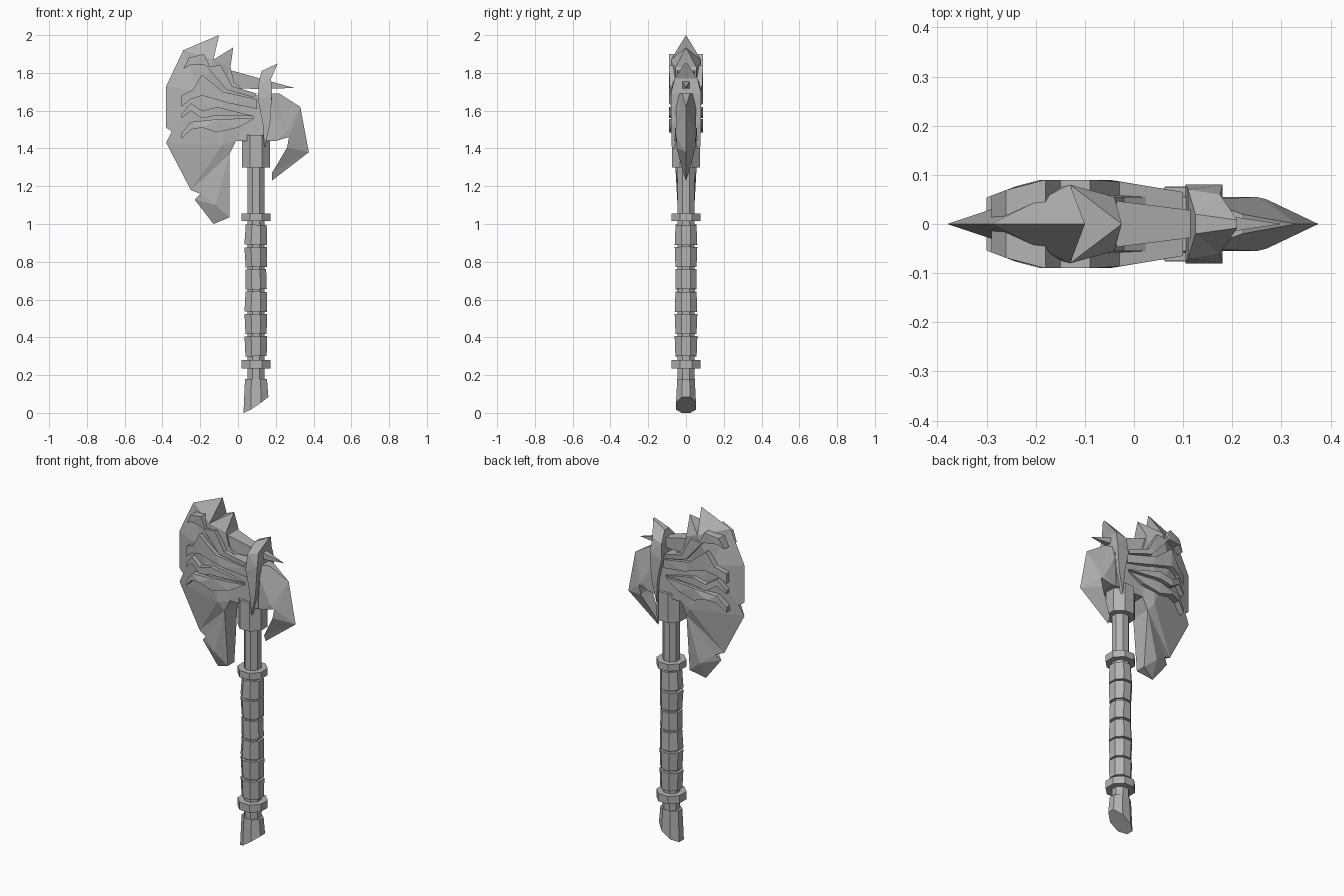
import bpy
import bmesh
import math
import random
from mathutils import Vector, Matrix
from mathutils.geometry import delaunay_2d_cdt

random.seed(4)
UNIT = 0.01          # profile points are written in hundredths
AXIS_X = 0.095       # centre line of the handle

cube = bpy.data.objects.get("Cube")
if cube:
    bpy.data.objects.remove(cube, do_unlink=True)


def make_material(name, value):
    material = bpy.data.materials.new(name)
    material.use_nodes = True
    colour = (value, value, value, 1.0)
    material.diffuse_color = colour
    material.node_tree.nodes["Principled BSDF"].inputs["Base Color"].default_value = colour
    return material


stone = make_material("stone grey", 0.45)


def finish(bm, name):
    """Turn a bmesh into a flat shaded object."""
    bmesh.ops.remove_doubles(bm, verts=bm.verts, dist=0.0005)
    bmesh.ops.recalc_face_normals(bm, faces=bm.faces)
    mesh = bpy.data.meshes.new(name)
    bm.to_mesh(mesh)
    bm.free()
    mesh.materials.append(stone)
    obj = bpy.data.objects.new(name, mesh)
    bpy.context.collection.objects.link(obj)
    return obj


def relief(name, outline, inner=()):
    """Two-sided faceted slab from (x, z, half thickness) points."""
    points = list(outline) + list(inner)
    count = len(outline)
    flat = [Vector((p[0], p[1])) * UNIT for p in points]
    rim = [(i, (i + 1) % count) for i in range(count)]
    verts, _, faces, origin, _, _ = delaunay_2d_cdt(flat, rim, [], 1, 1e-5)
    bm = bmesh.new()
    depth = [points[o[0]][2] * UNIT if o else 0.0 for o in origin]
    front = [bm.verts.new((v.x, -d, v.y)) for v, d in zip(verts, depth)]
    back = [bm.verts.new((v.x, d, v.y)) for v, d in zip(verts, depth)]
    for face in faces:
        bm.faces.new([front[i] for i in face])
        bm.faces.new([back[i] for i in reversed(face)])
    # wall between the two sides
    for edge in [e for e in bm.edges if e.is_boundary and e.verts[0] in front]:
        a, b = (front.index(v) for v in edge.verts)
        bm.faces.new((front[a], front[b], back[b], back[a]))
    return finish(bm, name)


def prism(name, low, high, half_width, top_width=None, tilt=0.0):
    """Eight-sided handle section between two heights."""
    scale = 1 / math.cos(math.pi / 8)
    bm = bmesh.new()
    bmesh.ops.create_cone(
        bm, cap_ends=True, segments=8, radius1=half_width * scale,
        radius2=(top_width or half_width) * scale, depth=high - low,
        matrix=Matrix.Rotation(math.pi / 8, 4, "Z"))
    bmesh.ops.transform(bm, matrix=Matrix.Rotation(tilt, 4, "Y"), verts=bm.verts)
    bmesh.ops.translate(bm, vec=(AXIS_X, 0, (low + high) / 2), verts=bm.verts)
    return finish(bm, name)


# handle core, collar and guard rings
prism("handle_shaft", 0.15, 1.4, 0.044)
prism("head_collar", 1.3, 1.47, 0.075)
prism("upper_ring", 1.015, 1.055, 0.076)
prism("lower_ring", 0.235, 0.28, 0.076)

# uneven grip segments
for index in range(6):
    base = 0.3 + index * 0.118
    wide = random.uniform(0.055, 0.06)
    prism(f"grip_segment_{index}", base, base + 0.106, wide,
          wide - random.uniform(-0.005, 0.006), random.uniform(-0.05, 0.05))

# pommel with a slanted end
pommel = prism("pommel", 0.0, 0.18, 0.066, 0.058)
for vert in pommel.data.vertices:
    vert.co.y *= 0.8
    if vert.co.z < 0.09:
        slide = (vert.co.x - 0.029) / 0.132
        vert.co.z = 0.085 * slide ** 1.3 if slide > 0 else 0.0

# main blade: sharp left edge, two horns on top, long beard below
relief("blade", [
    (-10, 200, 0), (-29, 192, 0), (-38, 173, 0), (-38, 151, 0),
    (-35, 149, 1), (-38, 143, 0), (-25, 118, 0), (-20, 116, 1.5),
    (-23, 113, 0), (-13, 100, 0), (-4.5, 103.5, 3), (-4.5, 137, 6),
    (-1, 144, 6), (17, 144, 6), (18, 169, 5.5), (10, 168, 5.5),
    (4, 170, 5.5), (-2, 175, 5.5), (-4, 183, 5.5), (-2.5, 193.5, 0),
    (-13, 187, 8),
], [
    (-20, 170, 6), (-8, 142, 7.5), (-12, 110, 4.5), (-8, 170, 6.5),
])

# back fin that tapers to a thin spike
relief("rear_spike", [
    (-6, 182, 5), (10, 177.5, 3), (30, 172, 0), (10, 171.5, 3), (-6, 172, 5),
])

# hooked beak behind the handle
relief("rear_beak", [
    (14, 169, 5), (22, 169, 2), (33, 162, 0), (37.5, 138, 0), (18, 123, 0),
    (18, 127, 1.5), (26, 140.5, 5), (27, 146, 5), (20, 144, 5.5),
    (14, 144, 5.5),
], [(25, 148, 5.5)])

# strap around the head with a curved horn
relief("head_strap", [
    (21, 185, 0.8), (12.5, 181, 2), (11, 175, 7), (10.5, 166, 8),
    (13, 154, 8), (14, 140, 7.5), (17, 153, 8), (18, 169, 8),
    (17.5, 177, 6),
])


def claw(name, outline):
    """Raised claw plate, thickest over the middle of the blade."""
    def half_depth(x):
        if x < -20:
            return 9.2 + (x + 20) * 0.38
        return 9 if x < -5 else max(6.5, 9 - (x + 5) * 0.18)
    relief(name, [(x, z, half_depth(x)) for x, z in outline])


# claw plates sweeping across the blade on both sides
claw("claw_top", [
    (-29, 182), (-26, 188), (-18, 190), (-15, 183.5), (-9, 184), (-3, 173),
    (10, 169), (8, 167), (-6, 171), (-17, 184), (-25, 184.5)])
claw("claw_upper", [
    (-30, 168), (-24, 171), (-19, 179), (-8, 170), (10, 166), (10, 161),
    (-5, 164), (-19, 168), (-25, 166), (-30, 162)])
claw("claw_middle", [
    (-30, 156), (-30, 158), (-25, 164), (-19, 160), (-11, 162), (9, 157),
    (-11, 157.5), (-19, 156), (-25, 160)])
claw("claw_lower", [
    (-30, 145), (-30, 148), (-25, 154), (-11, 155.5), (9, 156), (0, 151),
    (-11, 148.5), (-19, 151), (-25, 150)])
